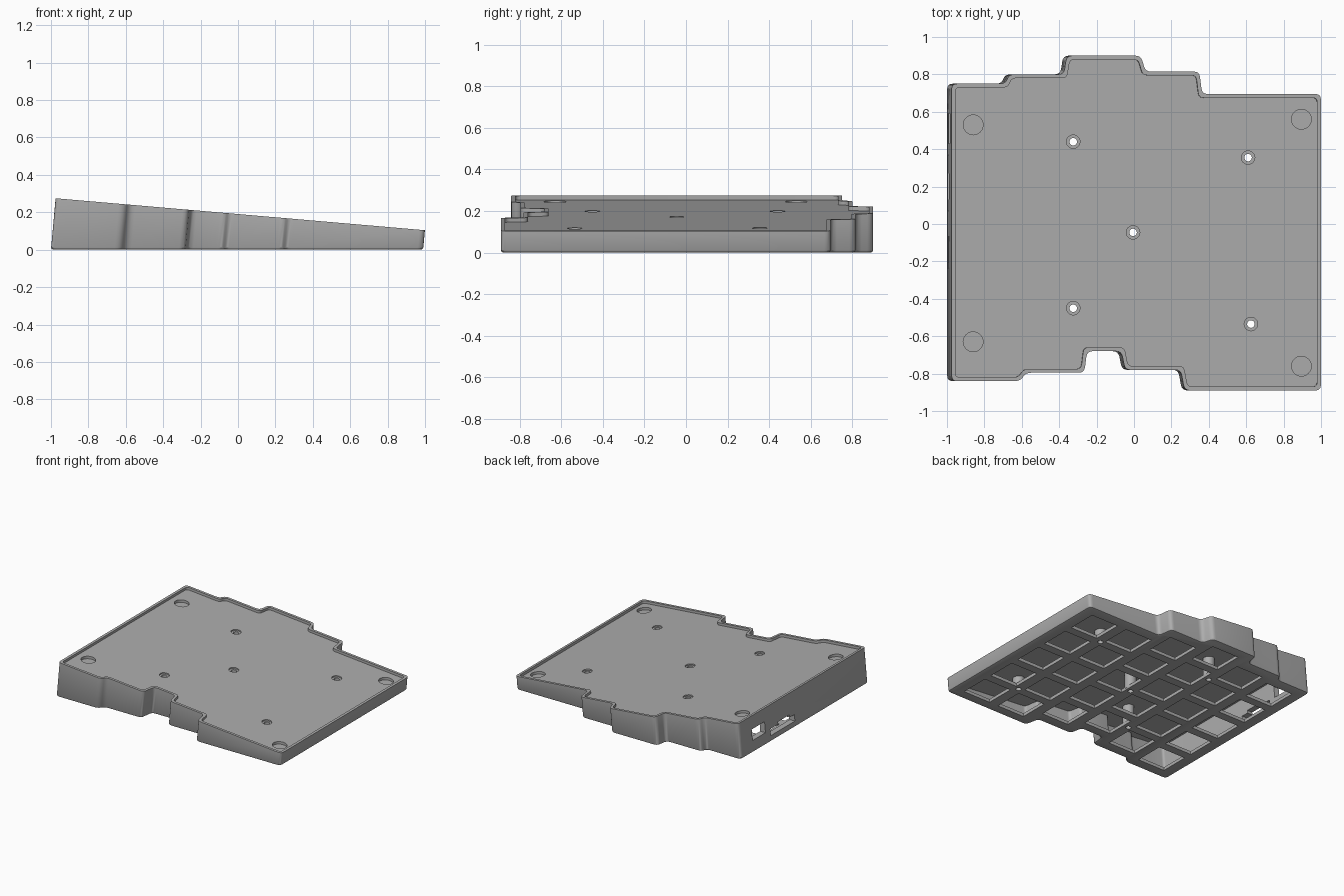
import bpy, bmesh, math
from mathutils import Vector

if "Cube" in bpy.data.objects:
    bpy.data.objects.remove(bpy.data.objects["Cube"], do_unlink=True)

grey = bpy.data.materials.new("mid grey")
grey.use_nodes = True
grey.diffuse_color = (0.42, 0.42, 0.42, 1)
grey.node_tree.nodes["Principled BSDF"].inputs["Base Color"].default_value = (0.42, 0.42, 0.42, 1)

SLOPE, LEAN, MID = 0.0865, 0.09, 0.1907   # tilt of the top, lean of the walls, rim height at x = 0

# Stepped outline, counter-clockwise from the front right corner
OUTLINE = [(0.99, -0.89), (0.99, 0.695), (0.35, 0.695), (0.335, 0.815), (0.045, 0.815),
           (0.02, 0.9), (-0.38, 0.9), (-0.395, 0.8), (-0.69, 0.8), (-0.71, 0.75), (-1, 0.75),
           (-1, -0.84), (-0.63, -0.84), (-0.6, -0.795), (-0.285, -0.795), (-0.27, -0.68),
           (-0.085, -0.68), (-0.065, -0.78), (0.235, -0.78), (0.255, -0.89)]


def inset(points, amount):
    """Move every edge inwards and rejoin the corners."""
    out = []
    for i, p in enumerate(points):
        p = Vector(p)
        a = (p - Vector(points[i - 1])).normalized()
        b = (Vector(points[(i + 1) % len(points)]) - p).normalized()
        na, nb = Vector((-a.y, a.x)), Vector((-b.y, b.x))
        out.append(p + (na + nb) * amount / (1 + na.dot(nb)))
    return out


def rounded(points, radius=0.03, steps=4):
    out = []
    for i, p in enumerate(points):
        p = Vector(p)
        a, b = Vector(points[i - 1]) - p, Vector(points[(i + 1) % len(points)]) - p
        start = p + a.normalized() * min(radius, a.length * 0.45)
        end = p + b.normalized() * min(radius, b.length * 0.45)
        for s in range(steps + 1):
            t = s / steps
            out.append(start * (1 - t) ** 2 + p * 2 * t * (1 - t) + end * t ** 2)
    return out


def at_height(p, z):
    return (p[0] + LEAN * z, p[1], z)


def below_rim(p, depth):
    return at_height(p, (MID - depth - SLOPE * p[0]) / (1 + SLOPE * LEAN))


def loft(bm, rings):
    """Closed solid through matching rings, listed from the bottom up."""
    rows = [[bm.verts.new(p) for p in ring] for ring in rings]
    n = len(rows[0])
    for low, high in zip(rows, rows[1:]):
        for i in range(n):
            j = (i + 1) % n
            bm.faces.new((low[i], low[j], high[j], high[i]))
    bm.faces.new(rows[0][::-1])
    bm.faces.new(rows[-1])


def circle(x, y, r, n=24):
    return [(x + r * math.cos(2 * math.pi * i / n), y + r * math.sin(2 * math.pi * i / n)) for i in range(n)]


def box(bm, x, y, z):
    corners = [(x[0], y[0]), (x[1], y[0]), (x[1], y[1]), (x[0], y[1])]
    loft(bm, [[(*c, h) for c in corners] for h in z])


def make(name, build):
    bm = bmesh.new()
    build(bm)
    mesh = bpy.data.meshes.new(name)
    bm.to_mesh(mesh)
    bm.free()
    mesh.materials.append(grey)
    ob = bpy.data.objects.new(name, mesh)
    bpy.context.collection.objects.link(ob)
    return ob


def combine(operation, name, build):
    """Join or cut the case with a helper solid, then drop the helper."""
    helper = make(name, build)
    helper.hide_render = True
    mod = case.modifiers.new(name, "BOOLEAN")
    mod.operation, mod.object, mod.solver = operation, helper, "EXACT"
    bpy.context.view_layer.objects.active = case
    bpy.ops.object.modifier_apply(modifier=name)
    bpy.data.objects.remove(helper, do_unlink=True)


# Outer body with a softened bottom edge
def body(bm):
    edge = rounded(OUTLINE)
    small = rounded(inset(OUTLINE, 0.012))
    mid = rounded(inset(OUTLINE, 0.004))
    loft(bm, [[at_height(p, 0) for p in small], [at_height(p, 0.004) for p in mid],
              [at_height(p, 0.012) for p in edge], [below_rim(p, 0) for p in edge]])


# Tray behind the rim
def tray(bm):
    edge = rounded(inset(OUTLINE, 0.02), 0.025)
    loft(bm, [[below_rim(p, d) for p in edge] for d in (0.02, -0.05)])


# Hollow between floor and top plate
def cavity(bm):
    edge = rounded(inset(OUTLINE, 0.045), 0.02)
    loft(bm, [[at_height(p, 0.025) for p in edge], [below_rim(p, 0.048) for p in edge]])


# Floor windows in six staggered columns of five
COLUMN_SHIFT = [-0.045, 0.003, 0.11, 0.017, -0.1, -0.1]


def windows(bm):
    for column, shift in enumerate(COLUMN_SHIFT):
        x = (column - 2.5) * 0.315 - 0.005
        for row in range(-2, 3):
            y = shift + row * 0.297
            box(bm, (x - 0.118, x + 0.118), (y - 0.115, y + 0.115), (-0.05, 0.035))


# Side ports: a square one and a long stepped one
def square_port(bm):
    box(bm, (-1.1, -0.92), (0.43, 0.59), (0.09, 0.175))


def long_port(bm):
    box(bm, (-1.1, -0.92), (0.07, 0.37), (0.045, 0.095))


def port_step(bm):
    box(bm, (-1.1, -0.92), (0.13, 0.27), (0.06, 0.115))


SCREWS = [(-0.325, 0.44), (-0.325, -0.45), (-0.005, -0.045), (0.61, 0.355), (0.625, -0.535)]
MAGNETS = [(-0.86, 0.53), (-0.86, -0.63), (0.895, 0.56), (0.895, -0.76)]


def posts(bm):
    for x, y in SCREWS:
        ring = circle(x, y, 0.042)
        loft(bm, [[(*p, 0.012) for p in ring], [(*p, MID - 0.035 - SLOPE * p[0]) for p in ring]])


def bores(bm):
    for x, y in SCREWS:
        loft(bm, [[(*p, h) for p in circle(x, y, 0.02)] for h in (-0.05, 0.4)])


def sunk_discs(spots, radius, depth):
    def build(bm):
        for x, y in spots:
            ring = circle(x, y, radius)
            loft(bm, [[(*p, MID - d - SLOPE * p[0]) for p in ring] for d in (depth, -0.05)])
    return build


case = make("keyboard_case", body)
for operation, name, build in [
        ("DIFFERENCE", "tray_cut", tray), ("DIFFERENCE", "cavity_cut", cavity),
        ("DIFFERENCE", "window_cut", windows), ("DIFFERENCE", "square_port_cut", square_port),
        ("DIFFERENCE", "long_port_cut", long_port), ("DIFFERENCE", "port_step_cut", port_step),
        ("UNION", "screw_posts", posts), ("DIFFERENCE", "bore_cut", bores),
        ("DIFFERENCE", "screw_seat_cut", sunk_discs(SCREWS, 0.036, 0.03)),
        ("DIFFERENCE", "magnet_cut", sunk_discs(MAGNETS, 0.053, 0.04))]:
    combine(operation, name, build)

case.select_set(True)
bpy.context.view_layer.objects.active = case
bpy.ops.object.shade_smooth_by_angle(angle=math.radians(30))
